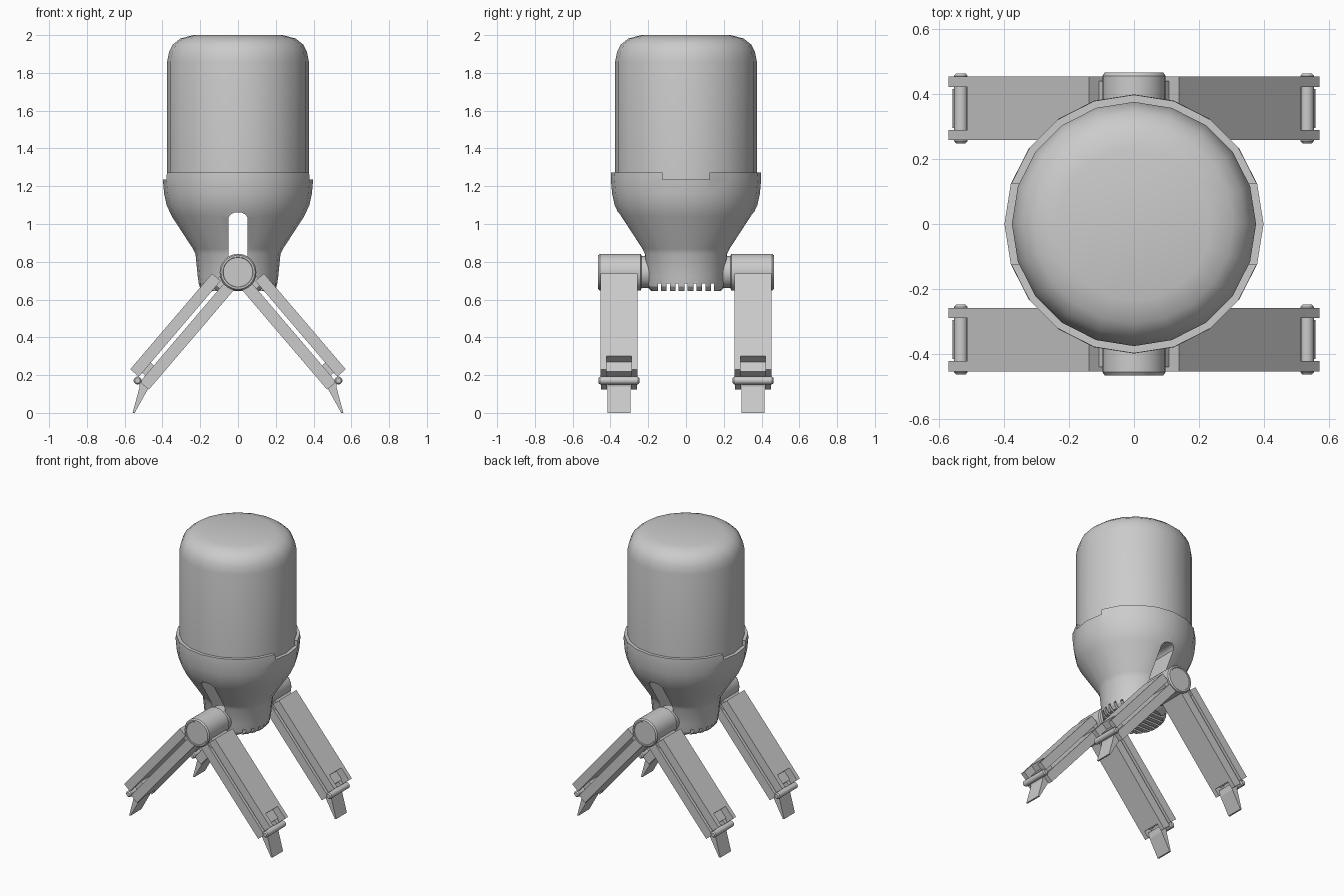
import bpy, bmesh, math

if "Cube" in bpy.data.objects:
    bpy.data.objects.remove(bpy.data.objects["Cube"])

HUB_Z = 0.745
LEG_Y = 0.355
D = (0.649, -0.76)   # direction down the leg (x, z)
N = (0.76, 0.649)    # outward normal of the leg (x, z)


def finish(name, bm, smooth=True):
    bmesh.ops.remove_doubles(bm, verts=bm.verts, dist=1e-5)
    bmesh.ops.recalc_face_normals(bm, faces=bm.faces)
    me = bpy.data.meshes.new(name)
    bm.to_mesh(me)
    bm.free()
    ob = bpy.data.objects.new(name, me)
    bpy.context.collection.objects.link(ob)
    if smooth:
        shade(ob)
    return ob


def shade(ob):
    bpy.ops.object.select_all(action='DESELECT')
    ob.select_set(True)
    bpy.context.view_layer.objects.active = ob
    bpy.ops.object.shade_smooth_by_angle(angle=math.radians(32))


def lathe(name, profile, sides, place=lambda x, y, h: (x, y, h)):
    """Spin (radius, height) pairs into a closed solid."""
    bm = bmesh.new()
    rings = []
    for r, h in profile:
        rings.append([bm.verts.new(place(r * math.cos(2 * math.pi * i / sides),
                                         r * math.sin(2 * math.pi * i / sides), h))
                      for i in range(sides)])
    for a, b in zip(rings, rings[1:]):
        for i in range(sides):
            j = (i + 1) % sides
            bm.faces.new((a[i], a[j], b[j], b[i]))
    bm.faces.new(rings[0])
    bm.faces.new(rings[-1])
    return finish(name, bm)


def add_prism(bm, pts, lo, hi, place):
    """Extrude a 2D outline between lo and hi, mapped to 3D by place."""
    a = [bm.verts.new(place(u, v, lo)) for u, v in pts]
    b = [bm.verts.new(place(u, v, hi)) for u, v in pts]
    bm.faces.new(a)
    bm.faces.new(b)
    for i in range(len(pts)):
        j = (i + 1) % len(pts)
        bm.faces.new((a[i], a[j], b[j], b[i]))


def prism(name, pts, lo, hi, place):
    bm = bmesh.new()
    add_prism(bm, pts, lo, hi, place)
    return finish(name, bm, False)


def rect(x0, x1, y0, y1):
    return [(x0, y0), (x1, y0), (x1, y1), (x0, y1)]


def cut(ob, cutter):
    mod = ob.modifiers.new("cut", 'BOOLEAN')
    mod.operation = 'DIFFERENCE'
    mod.solver = 'EXACT'
    mod.object = cutter
    bpy.context.view_layer.objects.active = ob
    bpy.ops.object.modifier_apply(modifier=mod.name)
    bpy.data.objects.remove(cutter)


# Rounded upper canister
lathe("canister", [(0.375, 1.2), (0.375, 1.86), (0.365, 1.91), (0.345, 1.95),
                   (0.305, 1.982), (0.235, 2.0)], 20)

# Tapered lower shell
shell = lathe("lower_shell", [(0.185, 0.645), (0.205, 0.668), (0.213, 0.72), (0.225, 0.84),
                              (0.238, 0.868), (0.35, 1.04), (0.378, 1.10), (0.391, 1.16),
                              (0.398, 1.235), (0.397, 1.272)], 20)
xz_y = lambda u, v, w: (u, w, v)
yz_x = lambda u, v, w: (w, u, v)

# Front-to-back slot, rim notches and bottom vent grooves
cut(shell, prism("slot_cutter", [(-0.05, 0.72), (0.05, 0.72), (0.05, 1.035), (0.038, 1.052),
                                 (0.018, 1.061), (-0.018, 1.061), (-0.038, 1.052),
                                 (-0.05, 1.035)], -1, 1, xz_y))
cut(shell, prism("notch_cutter", rect(-0.124, 0.124, 1.235, 1.4), -1, 1, yz_x))
bm = bmesh.new()
for k in range(-3, 4):
    y = k * 0.047
    add_prism(bm, rect(y - 0.008, y + 0.008, 0.5, 0.685), -1, 1, yz_x)
cut(shell, finish("vent_cutter", bm, False))
shade(shell)

for sy, front in ((-1, "front"), (1, "back")):
    # Hinge barrel with a neck into the shell and a recessed end cap
    lathe(front + "_hinge",
          [(0.085, 0.17), (0.085, 0.235), (0.097, 0.24), (0.097, 0.455), (0.09, 0.465),
           (0.08, 0.465), (0.078, 0.461)], 32,
          lambda x, z, h: (x, sy * h, HUB_Z + z))

    for sx, side in ((-1, "left"), (1, "right")):
        name = f"{front}_{side}_leg_"

        # Leg frame: s along the leg, t across it, n outward
        def leg(s, t, n):
            return (sx * (D[0] * s + N[0] * n), sy * (LEG_Y + t),
                    HUB_Z + D[1] * s + N[1] * n)

        def fork(s0, s1, notch, w, gap):
            return [(s0, -w), (s1, -w), (s1, -gap), (notch, -gap),
                    (notch, gap), (s1, gap), (s1, w), (s0, w)]

        # Two parallel forked bars
        prism(name + "outer_bar", fork(0.095, 0.762, 0.67, 0.0975, 0.066), 0.04, 0.1, leg)
        prism(name + "inner_bar", fork(0.0, 0.78, 0.73, 0.095, 0.063), -0.045, 0.018, leg)

        # Spacers joining the bars
        prism(name + "top_spacer", rect(0.08, 0.13, -0.085, 0.085), 0.0, 0.06, leg)
        prism(name + "end_spacer", rect(0.665, 0.735, -0.066, 0.066), 0.0, 0.05, leg)

        # Ankle pin
        lathe(name + "pin", [(0.014, -0.108), (0.021, -0.1), (0.021, 0.1), (0.014, 0.108)], 16,
              lambda u, v, h: leg(0.782 + u, h, 0.032 + v))

        # Wedge foot
        prism(name + "foot", [(0.53, 0.18), (0.52, 0.14), (0.558, 0.0), (0.547, 0.0),
                              (0.48, 0.12), (0.47, 0.16)], -0.06, 0.06,
              lambda u, v, w: (sx * u, sy * (LEG_Y + w), v))
